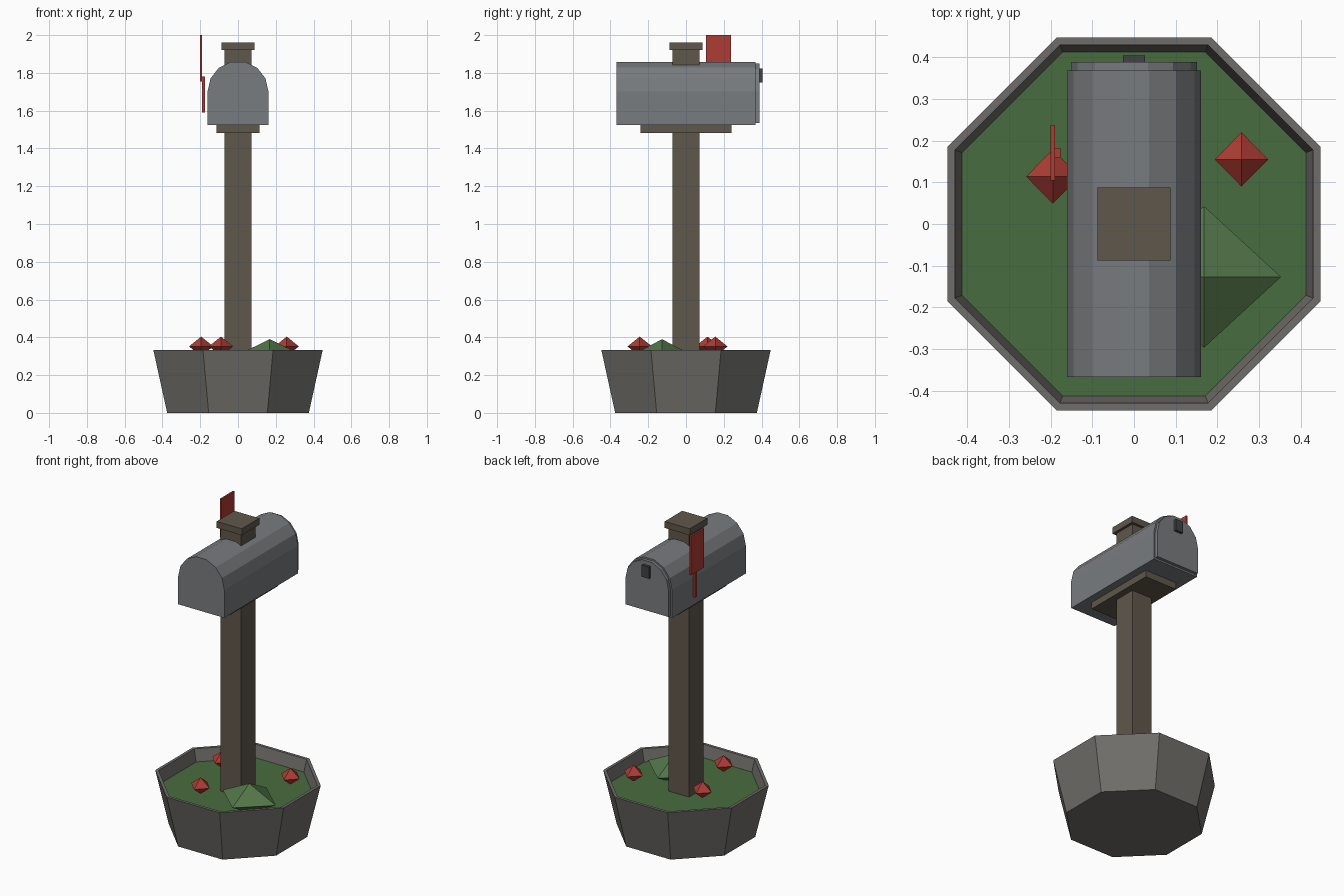
import bpy, bmesh, math

if "Cube" in bpy.data.objects:
    bpy.data.objects.remove(bpy.data.objects["Cube"])

def material(name, rgb):
    m = bpy.data.materials.new(name)
    m.diffuse_color = (*rgb, 1)
    m.use_nodes = True
    m.node_tree.nodes["Principled BSDF"].inputs["Base Color"].default_value = m.diffuse_color
    return m

STONE = material("stone", (0.16, 0.155, 0.145))
WOOD = material("wood", (0.115, 0.095, 0.07))
METAL = material("metal", (0.19, 0.20, 0.21))
DARK = material("dark_metal", (0.05, 0.055, 0.06))
RED = material("red", (0.42, 0.045, 0.035))
SOIL = material("grass", (0.065, 0.15, 0.05))
LEAF = material("leaf", (0.085, 0.18, 0.065))

def finish(name, bm, mat):
    bmesh.ops.recalc_face_normals(bm, faces=bm.faces)
    me = bpy.data.meshes.new(name)
    bm.to_mesh(me)
    bm.free()
    me.materials.append(mat)
    ob = bpy.data.objects.new(name, me)
    bpy.context.collection.objects.link(ob)
    return ob

def loft(name, loops, mat):
    """Skin a stack of matching closed loops and cap both ends."""
    bm = bmesh.new()
    rings = [[bm.verts.new(p) for p in loop] for loop in loops]
    n = len(rings[0])
    for a, b in zip(rings, rings[1:]):
        for i in range(n):
            j = (i + 1) % n
            bm.faces.new((a[i], a[j], b[j], b[i]))
    bm.faces.new(rings[0])
    bm.faces.new(rings[-1])
    return finish(name, bm, mat)

def box(name, x0, x1, y0, y1, z0, z1, mat):
    loops = [[(x0, y0, z), (x1, y0, z), (x1, y1, z), (x0, y1, z)] for z in (z0, z1)]
    return loft(name, loops, mat)

def octagon(apothem, z):
    r = apothem / math.cos(math.pi / 8)
    return [(r * math.cos(math.pi / 8 + i * math.pi / 4),
             r * math.sin(math.pi / 8 + i * math.pi / 4), z) for i in range(8)]

def gem(name, x, y, z, rx, ry, rz, mat):
    """Eight-sided gem with its points on the axes."""
    bm = bmesh.new()
    ring = [bm.verts.new(p) for p in ((x + rx, y, z), (x, y + ry, z), (x - rx, y, z), (x, y - ry, z))]
    for tip in (bm.verts.new((x, y, z + rz)), bm.verts.new((x, y, z - rz))):
        for i in range(4):
            bm.faces.new((ring[i], ring[(i + 1) % 4], tip))
    return finish(name, bm, mat)

def arch(name, half, base, spring, y0, y1, mat):
    """Extruded box profile with a seven-segment round top."""
    prof = [(-half, base), (half, base)]
    prof += [(half * math.cos(i * math.pi / 7), spring + half * math.sin(i * math.pi / 7)) for i in range(8)]
    return loft(name, [[(x, y, z) for x, z in prof] for y in (y0, y1)], mat)

# Planter with hollow rim, and planted surface
loft("planter", [octagon(0.375, 0), octagon(0.448, 0.332),
                 octagon(0.43, 0.332), octagon(0.412, 0.25)], STONE)
loft("planter_soil", [octagon(0.411, 0.245), octagon(0.413, 0.256)], SOIL)

# Plants
for i, (x, y) in enumerate([(-0.195, 0.114), (0.258, 0.155), (-0.09, -0.245)]):
    gem(f"flower_{i + 1}", x, y, 0.352, 0.064, 0.065, 0.052, RED)
gem("bush", 0.168, -0.127, 0.30, 0.185, 0.17, 0.09, LEAF)

# Post, cap and support board
box("post", -0.071, 0.071, -0.071, 0.071, 0.24, 1.925, WOOD)
box("post_cap", -0.0875, 0.0875, -0.0875, 0.0875, 1.92, 1.961, WOOD)
box("support_board", -0.113, 0.113, -0.242, 0.24, 1.482, 1.526, WOOD)

# Mailbox body, door and handle
arch("mailbox_body", 0.161, 1.525, 1.702, -0.367, 0.369, METAL)
arch("mailbox_door", 0.151, 1.536, 1.702, 0.366, 0.389, METAL)
box("door_handle", -0.026, 0.026, 0.385, 0.405, 1.75, 1.824, DARK)

# Signal flag
box("flag_arm", -0.19, -0.176, 0.16, 0.182, 1.59, 1.78, RED)
box("flag_blade", -0.201, -0.19, 0.105, 0.238, 1.755, 2.0, RED)
